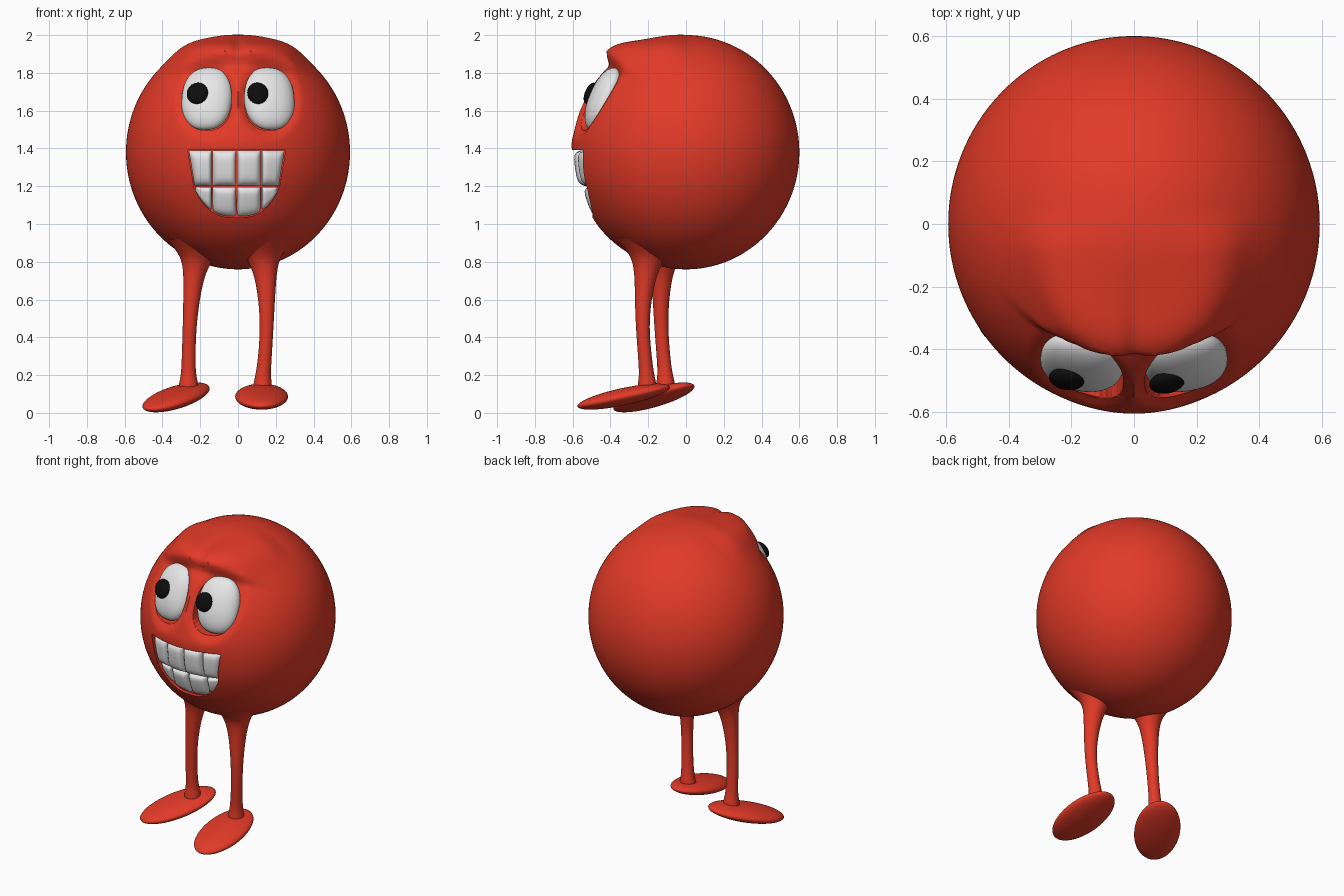
import bpy, bmesh, math
from mathutils import Matrix, Vector, Euler

if "Cube" in bpy.data.objects:
    bpy.data.objects.remove(bpy.data.objects["Cube"])

RX, RY, RZ, CZ = 0.593, 0.60, 0.62, 1.38      # body ellipsoid


def material(name, rgb):
    m = bpy.data.materials.new(name)
    m.diffuse_color = (*rgb, 1)
    m.use_nodes = True
    m.node_tree.nodes["Principled BSDF"].inputs["Base Color"].default_value = m.diffuse_color
    return m


RED = material("red skin", (0.76, 0.042, 0.02))
WHITE = material("white", (0.8, 0.8, 0.8))
BLACK = material("black", (0.004, 0.004, 0.004))


def finish(name, bm, mat, angle=50):
    me = bpy.data.meshes.new(name)
    bm.to_mesh(me)
    bm.free()
    ob = bpy.data.objects.new(name, me)
    bpy.context.collection.objects.link(ob)
    if mat:
        me.materials.append(mat)
        smooth(ob, angle)
    return ob


def smooth(ob, angle=50):
    bpy.ops.object.select_all(action='DESELECT')
    ob.select_set(True)
    bpy.context.view_layer.objects.active = ob
    bpy.ops.object.shade_smooth_by_angle(angle=math.radians(angle))


def step(a, b, t):
    t = min(max((t - a) / (b - a), 0), 1)
    return t * t * (3 - 2 * t)


def ball(name, loc, size, rot, mat, power=1.0, seg=48):
    """Ellipsoid; power below 1 makes its outline squarer."""
    bm = bmesh.new()
    bmesh.ops.create_uvsphere(bm, u_segments=seg, v_segments=seg * 2 // 3, radius=1)
    for v in bm.verts:
        r = math.hypot(v.co.x, v.co.z)
        if r > 1e-5 and power != 1:
            c, s = abs(v.co.x) / r, abs(v.co.z) / r
            k = (c ** (2 / power) + s ** (2 / power)) ** (-power / 2)
            v.co.x *= k
            v.co.z *= k
    M = (Matrix.Translation(loc) @ Euler([math.radians(a) for a in rot]).to_matrix().to_4x4()
         @ Matrix.Diagonal((*size, 1)))
    bm.transform(M)
    return finish(name, bm, mat)


def prism(name, outline, y0, y1):
    bm = bmesh.new()
    f = bm.faces.new([bm.verts.new((x, y0, z)) for x, z in outline])
    ext = bmesh.ops.extrude_face_region(bm, geom=[f])
    for g in ext["geom"]:
        if isinstance(g, bmesh.types.BMVert):
            g.co.y = y1
    bmesh.ops.recalc_face_normals(bm, faces=bm.faces[:])
    ob = finish(name, bm, None)
    ob.hide_render = True
    return ob


# Mouth outline helpers
MX, MID, TOP = -0.007, 1.2, 1.39


def mouth_bottom(x):
    return 1.035 + 0.165 * (abs(x) / 0.23) ** 3


def mouth_edge(z):
    return 0.225 + 0.032 * (z - MID) / (TOP - MID)


# Body: ellipsoid with brow, eye hollows, lip and chin sculpted in
bm = bmesh.new()
bmesh.ops.create_uvsphere(bm, u_segments=192, v_segments=128, radius=1)
for v in bm.verts:
    d = v.co.copy()
    k = 1.0
    if d.y < 0.1:
        edge = 0.73 - 0.3 * d.x ** 2
        front = step(0.1, -0.15, d.y)
        brow = step(edge, edge + 0.05, d.z) * math.exp(-(max(d.z - 0.79, 0) / 0.13) ** 2)
        brow *= math.exp(-(d.x / 0.5) ** 4) * (1 - 0.22 * math.exp(-(d.x / 0.05) ** 2))
        k += 0.12 * brow * front
        x, z = d.x * RX, CZ + d.z * RZ
        r = math.hypot((abs(x) - 0.165) / 0.14, (z - 1.66) / 0.175)
        k -= 0.045 * (1 - step(0.85, 1.25, r)) * front
        if d.y < 0:
            k += 0.012 * math.exp(-(d.x / 0.35) ** 2 - ((z - 1.43) / 0.05) ** 2)
            k -= 0.015 * math.exp(-(d.x / 0.4) ** 2 - ((z - 1.13) / 0.09) ** 2)
    v.co = Vector((d.x * RX, d.y * RY, d.z * RZ)) * k + Vector((0, 0, CZ))
body = finish("body", bm, RED)

# Cut the mouth and the eye sockets out of the body
xs = [-0.225 + 0.45 * i / 24 for i in range(25)]
outline = [(MX + x, mouth_bottom(x)) for x in xs] + [(MX + 0.259, 1.393), (MX - 0.259, 1.393)]
cutters = [prism("mouth_cutter", outline, -0.75, -0.47)]
for s in (-1, 1):
    pts = []
    for i in range(48):
        a = math.tau * i / 48
        c, q = math.cos(a), math.sin(a)
        k = (abs(c) ** 2.4 + abs(q) ** 2.4) ** (-1 / 2.4)
        pts.append((s * 0.165 + 0.131 * c * k, 1.663 + 0.167 * q * k))
    cutters.append(prism("socket_cutter", pts, -0.75, -0.39))
for c in cutters:
    m = body.modifiers.new("cut", 'BOOLEAN')
    m.operation, m.solver, m.object = 'DIFFERENCE', 'EXACT', c
dg = bpy.context.evaluated_depsgraph_get()
cut = bpy.data.meshes.new_from_object(body.evaluated_get(dg))
body.modifiers.clear()
body.data = cut
cut.materials.clear()
cut.materials.append(RED)
for p in cut.polygons:
    p.material_index = 0
for c in cutters:
    bpy.data.objects.remove(c)
smooth(body, 50)

# Eyes and pupils
for side, s, px in (("left", -1, -0.215), ("right", 1, 0.105)):
    rot = (-23, 0, 10 * s)
    eye = ball(side + "_eye", (s * 0.165, -0.438, 1.663), (0.134, 0.072, 0.176), rot, WHITE, 0.84)
    spot = min((v.co for v in eye.data.vertices if v.co.y < -0.44),
               key=lambda c: (c.x - px) ** 2 + (c.z - 1.69) ** 2)
    ball(side + "_pupil", (px, spot.y, 1.692), (0.057, 0.028, 0.06), rot, BLACK, seg=32)


# Teeth: domed grid patches that follow the mouth outline
def tooth(name, col, upper):
    n, gap = 12, 0.003
    bounds = (-1, -0.13, 0, 0.13, 1)
    bm = bmesh.new()
    grid = []
    for i in range(n + 1):
        u = math.sin(math.pi * (i / n - 0.5))
        row = []
        for j in range(n + 1):
            w = math.sin(math.pi * (j / n - 0.5))
            z = TOP + (MID - TOP) * (w + 1) / 2
            lim = mouth_edge(z) if upper else 0.222
            x0, x1 = max(bounds[col], -lim) + gap, min(bounds[col + 1], lim) - gap
            x = x0 + (x1 - x0) * (u + 1) / 2
            if not upper:
                z = MID - gap + (mouth_bottom(x) + gap - MID) * (w + 1) / 2
            f = 0.99 if upper else 0.95 + 0.03 * (MID - z) / 0.165
            y = -f * RY * math.sqrt(1 - (x / RX) ** 2 - ((z - CZ) / RZ) ** 2)
            y += 0.035 * (1 - (1 - u ** 8) * (1 - w ** 8))
            row.append(bm.verts.new((MX + x, y, z)))
        grid.append(row)
    for i in range(n):
        for j in range(n):
            bm.faces.new((grid[i][j], grid[i][j + 1], grid[i + 1][j + 1], grid[i + 1][j]))
    finish(name, bm, WHITE, 80)


for col in range(4):
    tooth("upper_tooth_%d" % (col + 1), col, True)
    tooth("lower_tooth_%d" % (col + 1), col, False)


# Legs: rings along a path, flared into the body
def leg(name, path):
    bm = bmesh.new()
    n, prev = 16, None
    for x, y, z, r in path:
        ring = [bm.verts.new((x + r * math.cos(math.tau * i / n),
                              y + r * math.sin(math.tau * i / n), z)) for i in range(n)]
        if prev:
            for i in range(n):
                bm.faces.new((prev[i], ring[i], ring[(i + 1) % n], prev[(i + 1) % n]))
        prev = ring
    bmesh.ops.recalc_face_normals(bm, faces=bm.faces[:])
    ob = finish(name, bm, RED, 80)
    ob.modifiers.new("smooth", 'SUBSURF').levels = 2
    ob.modifiers["smooth"].render_levels = 2


leg("left_leg", [(-.21, -.12, .92, .17), (-.213, -.12, .84, .10), (-.222, -.122, .78, .072),
                 (-.237, -.13, .70, .052), (-.255, -.135, .5, .037), (-.262, -.12, .3, .036),
                 (-.262, -.11, .2, .04), (-.262, -.108, .16, .052), (-.262, -.108, .1, .055)])
leg("right_leg", [(.13, -.2, .92, .17), (.132, -.2, .84, .10), (.138, -.205, .78, .075),
                  (.148, -.218, .70, .054), (.155, -.234, .5, .036), (.145, -.22, .32, .036),
                  (.133, -.208, .2, .04), (.13, -.206, .16, .05), (.13, -.205, .1, .053)])

# Feet: flat ellipsoids, toes tipped down
ball("left_foot", (-0.328, -0.17, 0.082), (0.14, 0.25, 0.047), (15, 0, -34), RED)
ball("right_foot", (0.125, -0.33, 0.086), (0.14, 0.25, 0.046), (12, 0, 0), RED)
